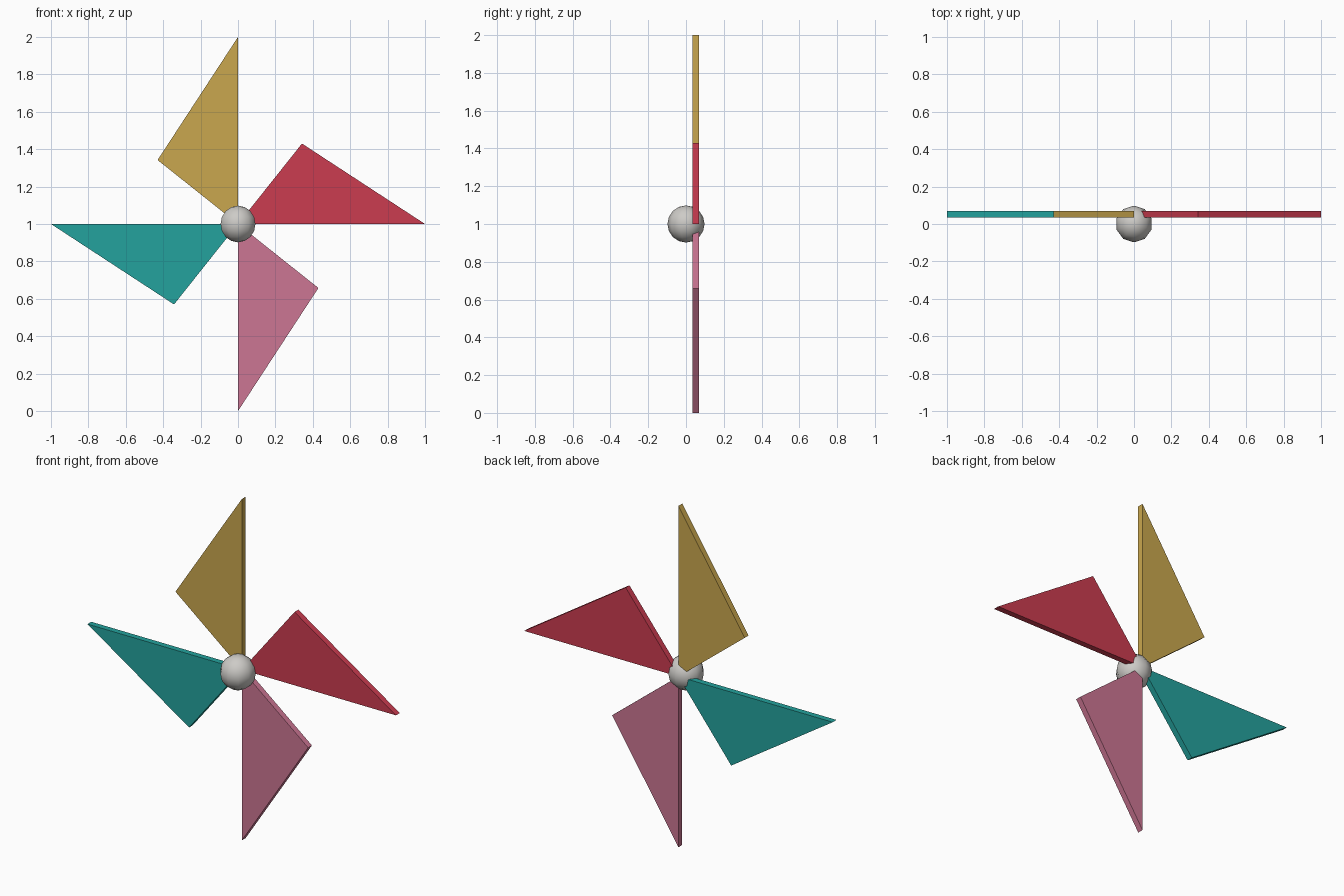
import bpy, bmesh, math

if "Cube" in bpy.data.objects:
    bpy.data.objects.remove(bpy.data.objects["Cube"])


def material(name, rgb):
    """Flat material from 0-255 display values, stored as linear."""
    m = bpy.data.materials.new(name)
    lin = [((c / 255 + 0.055) / 1.055) ** 2.4 for c in rgb]
    m.diffuse_color = (*lin, 1)
    m.use_nodes = True
    m.node_tree.nodes["Principled BSDF"].inputs["Base Color"].default_value = m.diffuse_color
    return m


HUB_Z = 1.0
Y_FRONT, Y_BACK = 0.035, 0.07
PROFILE = [(0, 0), (1.0, 0), (0.342, 0.43)]  # blade outline seen from the front


def blade(name, angle, mat):
    """Triangular plate turned around the hub axis."""
    c, s = math.cos(angle), math.sin(angle)
    bm = bmesh.new()
    verts = [bm.verts.new((x * c - z * s, Y_FRONT, x * s + z * c + HUB_Z))
             for x, z in PROFILE]
    face = bm.faces.new(verts)
    ext = bmesh.ops.extrude_face_region(bm, geom=[face], use_keep_orig=True)
    moved = [g for g in ext["geom"] if isinstance(g, bmesh.types.BMVert)]
    bmesh.ops.translate(bm, verts=moved, vec=(0, Y_BACK - Y_FRONT, 0))
    bmesh.ops.recalc_face_normals(bm, faces=bm.faces)
    mesh = bpy.data.meshes.new(name)
    bm.to_mesh(mesh)
    bm.free()
    mesh.materials.append(mat)
    bpy.context.collection.objects.link(bpy.data.objects.new(name, mesh))


# Four blades, a quarter turn apart
blades = [("right_blade", "red", (203, 60, 80)),
          ("top_blade", "mustard", (202, 167, 78)),
          ("left_blade", "teal", (36, 162, 157)),
          ("bottom_blade", "pink", (204, 118, 147))]
for i, (name, colour, rgb) in enumerate(blades):
    blade(name, i * math.pi / 2, material(colour, rgb))

# Round hub
bpy.ops.mesh.primitive_uv_sphere_add(segments=10, ring_count=8, radius=0.098,
                                     location=(0, 0, HUB_Z))
hub = bpy.context.object
hub.name = "hub"
hub.data.materials.append(material("light grey", (205, 203, 199)))
bpy.ops.object.shade_smooth_by_angle(angle=math.radians(50))
